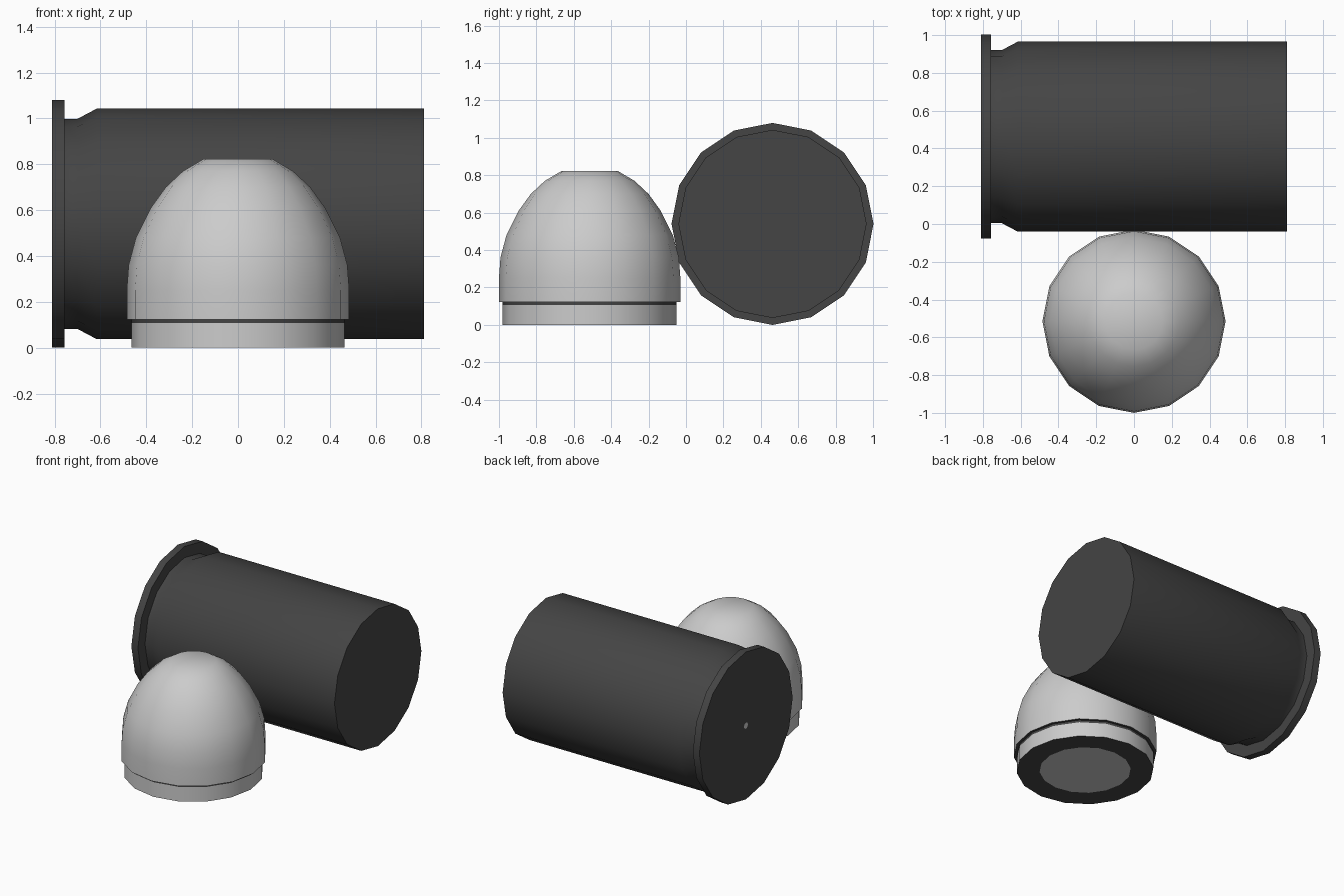
import bpy, bmesh, math
from mathutils import Matrix

if "Cube" in bpy.data.objects:
    bpy.data.objects.remove(bpy.data.objects["Cube"])

SIDES = 16


def material(name, v):
    m = bpy.data.materials.new(name)
    m.diffuse_color = (v, v, v, 1)
    m.use_nodes = True
    m.node_tree.nodes["Principled BSDF"].inputs["Base Color"].default_value = m.diffuse_color
    return m


dark = material("dark_gunmetal", 0.058)
light = material("light_grey", 0.6)


def lathe(name, profile, mats, transform):
    """Spin (radius, height, material of the band above) about z, closing both ends at the axis."""
    bm = bmesh.new()
    rings = []
    for r, z, _ in profile:
        if r == 0:
            rings.append([bm.verts.new((0, 0, z))] * SIDES)
        else:
            rings.append([bm.verts.new((r * math.cos(2 * math.pi * i / SIDES),
                                        r * math.sin(2 * math.pi * i / SIDES), z))
                          for i in range(SIDES)])
    for (_, _, mat), a, b in zip(profile, rings, rings[1:]):
        for i in range(SIDES):
            j = (i + 1) % SIDES
            quad = list(dict.fromkeys((a[i], a[j], b[j], b[i])))
            bm.faces.new(quad).material_index = mat
    bmesh.ops.recalc_face_normals(bm, faces=bm.faces)
    bm.transform(transform)
    mesh = bpy.data.meshes.new(name)
    bm.to_mesh(mesh)
    bm.free()
    for m in mats:
        mesh.materials.append(m)
    ob = bpy.data.objects.new(name, mesh)
    bpy.context.collection.objects.link(ob)
    bpy.context.view_layer.objects.active = ob
    ob.select_set(True)
    bpy.ops.object.shade_smooth_by_angle(angle=math.radians(40))
    ob.select_set(False)
    return ob


# Casing lying along x: small grey primer dot, rim, groove, taper, body, closed mouth
casing = [(0, -0.81, 1), (0.022, -0.81, 0), (0.54, -0.81, 0), (0.54, -0.757, 0),
          (0.458, -0.757, 0), (0.458, -0.70, 0), (0.503, -0.615, 0),
          (0.503, 0.81, 0), (0, 0.81, 0)]
lathe("casing", casing, (dark, light),
      Matrix.Translation((0, 0.4625, 0.54)) @ Matrix.Rotation(math.pi / 2, 4, 'Y'))

# Upright bullet: grey base centre, dark base ring, heel, dark seam and ledge, domed nose
bullet = [(0, 0, 1), (0.31, 0, 0), (0.465, 0, 1), (0.465, 0.107, 0), (0.465, 0.123, 0),
          (0.485, 0.123, 1), (0.485, 0.25, 1), (0.477, 0.36, 1), (0.445, 0.48, 1),
          (0.38, 0.61, 1), (0.315, 0.70, 1), (0.24, 0.77, 1), (0.152, 0.822, 1),
          (0, 0.822, 1)]
lathe("bullet", bullet, (dark, light), Matrix.Translation((0, -0.515, 0)))
